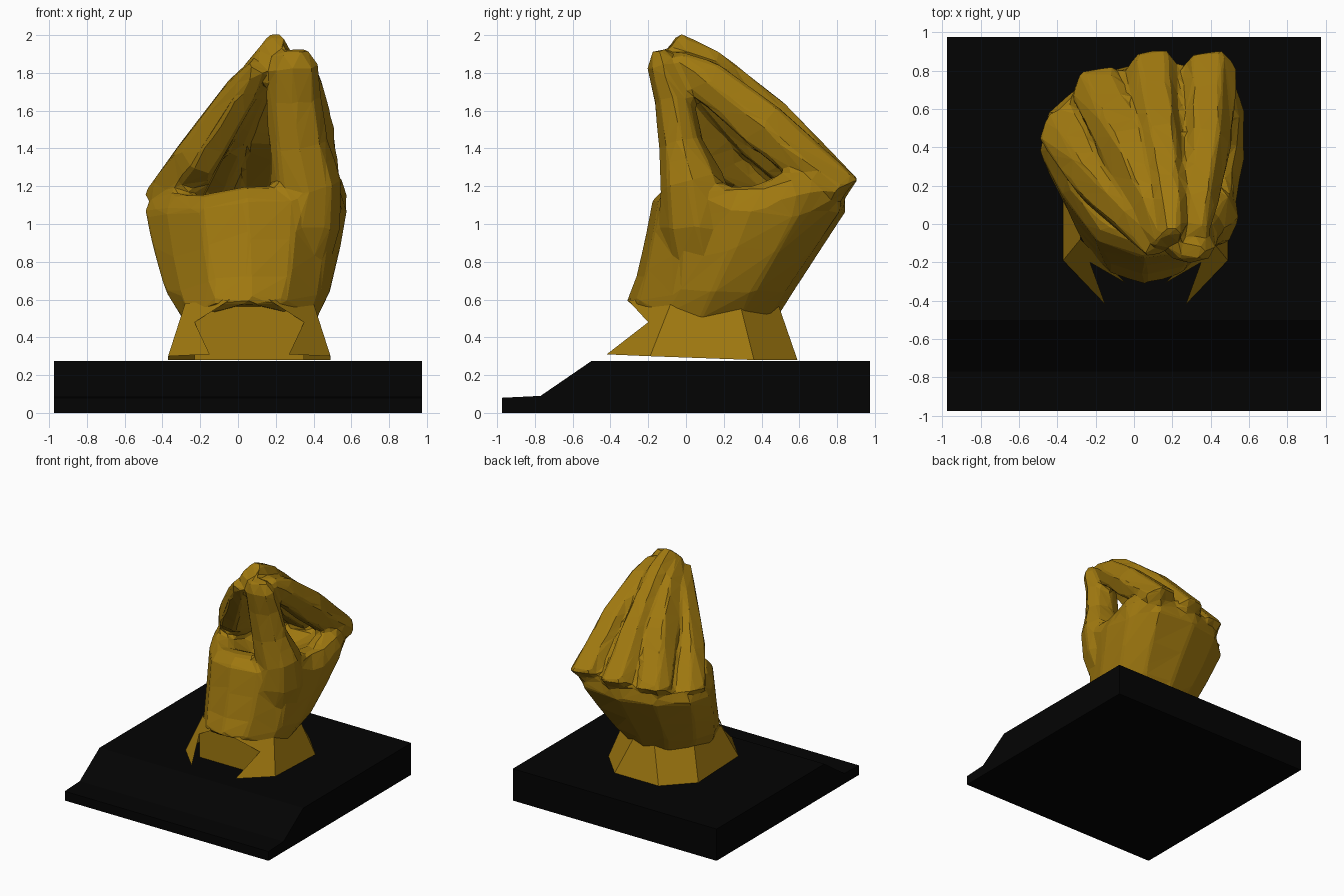
import bpy, bmesh, math
from mathutils import Vector

if "Cube" in bpy.data.objects:
    bpy.data.objects.remove(bpy.data.objects["Cube"])


def material(name, rgb):
    m = bpy.data.materials.new(name)
    m.diffuse_color = (*rgb, 1)
    m.use_nodes = True
    m.node_tree.nodes["Principled BSDF"].inputs["Base Color"].default_value = m.diffuse_color
    return m


gold = material("gold", (0.35, 0.19, 0.005))
black = material("black", (0.001, 0.001, 0.001))


def make_object(name, bm, mat):
    bmesh.ops.recalc_face_normals(bm, faces=bm.faces[:])
    me = bpy.data.meshes.new(name)
    bm.to_mesh(me)
    bm.free()
    ob = bpy.data.objects.new(name, me)
    bpy.context.collection.objects.link(ob)
    me.materials.append(mat)
    return ob


def loft(bm, rings, closed=True, caps=True):
    rows = [[bm.verts.new(p) for p in r] for r in rings]
    n = len(rows[0])
    for a, b in zip(rows, rows[1:]):
        for i in range(n if closed else n - 1):
            j = (i + 1) % n
            bm.faces.new((a[i], a[j], b[j], b[i]))
    if caps:
        bm.faces.new(rows[0][::-1])
        bm.faces.new(rows[-1])
    return rows


def digit(bm, path, normal, sides=8):
    """Tapered limb; each path entry is centre x, y, z, half width, half depth."""
    pts = [Vector(p[:3]) for p in path]
    rings = []
    for k, p in enumerate(path):
        t = (pts[min(k + 1, len(pts) - 1)] - pts[max(k - 1, 0)]).normalized()
        side = t.cross(Vector(normal)).normalized()
        up = side.cross(t)
        rings.append([pts[k] + side * p[3] * math.cos(a) + up * p[4] * math.sin(a)
                      for a in (2 * math.pi * i / sides for i in range(sides))])
    loft(bm, rings)


# Plinth with a sloped front step
bm = bmesh.new()
profile = [(-.975, 0), (.975, 0), (.975, .275), (-.5, .275), (-.77, .09), (-.975, .08)]
loft(bm, [[(x, y, z) for y, z in profile] for x in (-.975, .975)])
make_object("plinth", bm, black)

# Faceted wrist collar: octagonal shell with a notched front
bm = bmesh.new()
cx = .06
low = [(.43, -.19, .30), (.43, .36, .28), (.21, .59, .28)]
high = [(.34, -.08, .58), (.34, .29, .56), (.10, .49, .57)]


def around(half):
    return [(cx + x, y, z) for x, y, z in half] + [(cx - x, y, z) for x, y, z in half[::-1]]


loft(bm, [around(low), around(high)], closed=False, caps=False)
for s in (-1, 1):
    bm.faces.new([bm.verts.new((cx + s * x, y, z)) for x, y, z in
                  [(.21, -.42, .31), (.43, -.19, .30), (.34, -.08, .58),
                   (.10, -.31, .60), (.29, -.20, .48)]])
# Recessed panel behind the notch
bm.faces.new([bm.verts.new((cx + x, -.2, z)) for x, z in
              [(.29, .28), (.29, .48), (.12, .60), (-.12, .60), (-.29, .48), (-.29, .28)]])
bmesh.ops.remove_doubles(bm, verts=bm.verts[:], dist=.005)
make_object("wrist_collar", bm, gold)

# Palm: wrist oval widening to the knuckle outline, cupped on top
bm = bmesh.new()
rim = [(.05, -.165), (.32, -.13), (.52, .07), (.59, .38), (.58, .65), (.43, .87),
       (.06, .90), (-.24, .82), (-.47, .62), (-.51, .42), (-.39, .18), (-.20, -.07)]
rings = []
for t in (0, .22, .55, .88):
    ring = []
    for i, (x, y) in enumerate(rim):
        a = math.radians(-90 + 30 * i)
        wx, wy = .06 + .36 * math.cos(a), .08 + .40 * math.sin(a)
        z0 = .58 if i in (0, 1, 11) else .50
        z1 = 1.20 if i in (0, 1) else 1.15
        ty = t ** .7 if y < .2 else t
        ring.append((wx + (x - wx) * t ** .6, wy + (y - wy) * ty, z0 + (z1 - z0) * t))
    rings.append(ring)
for s, z in ((.88, 1.20), (.66, 1.19), (.3, 1.09)):
    rings.append([(.05 + (x - .05) * s, .36 + (y - .36) * s, z - .04 * (x < -.15))
                  for x, y in rim])
loft(bm, rings)

# Four fingers fanning from the knuckles to a shared pinch
knuckles = [(-.35, .48, 1.13), (-.18, .70, 1.17), (.10, .79, 1.20), (.39, .79, 1.20)]
middles = [(-.20, .23, 1.37), (-.05, .39, 1.48), (.14, .43, 1.53), (.38, .41, 1.52)]
ends = [(.01, .01, 1.69), (.10, .08, 1.78), (.19, .10, 1.84), (.34, .10, 1.77)]
tips = [(.11, -.14, 1.84), (.16, -.10, 1.92), (.20, -.06, 1.98), (.33, -.06, 1.88)]
depths = [.16, .165, .165, .145]
for k, m, e, t, d in zip(knuckles, middles, ends, tips, depths):
    root = (k[0] * .8, k[1] - .18, .96)
    digit(bm, [(*root, .10, .09), (*k, .16, .145), (*m, .13, d),
               (*e, .10, .12), (*t, .06, .05)], (0, .65, .76), 6)

# Thumb rising in front
digit(bm, [(.28, .12, .70, .17, .20), (.35, .07, 1.02, .20, .21), (.36, .03, 1.22, .19, .175),
           (.32, -.025, 1.42, .16, .12), (.295, -.065, 1.66, .15, .105),
           (.295, -.125, 1.84, .135, .085), (.29, -.14, 1.92, .08, .05)], (0, -1, 0))

# Web from the thumb to the first knuckle
digit(bm, [(.40, .00, 1.18, .12, .14), (.46, .28, 1.05, .10, .12),
           (.46, .58, 1.15, .12, .14), (.42, .73, 1.18, .10, .12)], (0, 0, 1))

# Fuse into one skin, soften the joins and reduce to flat facets
hand = make_object("hand", bm, gold)
fuse = hand.modifiers.new("fuse", 'REMESH')
fuse.mode = 'VOXEL'
fuse.voxel_size = .022
soften = hand.modifiers.new("soften", 'SMOOTH')
soften.factor = .5
soften.iterations = 5
reduce = hand.modifiers.new("facets", 'DECIMATE')
reduce.ratio = .04
